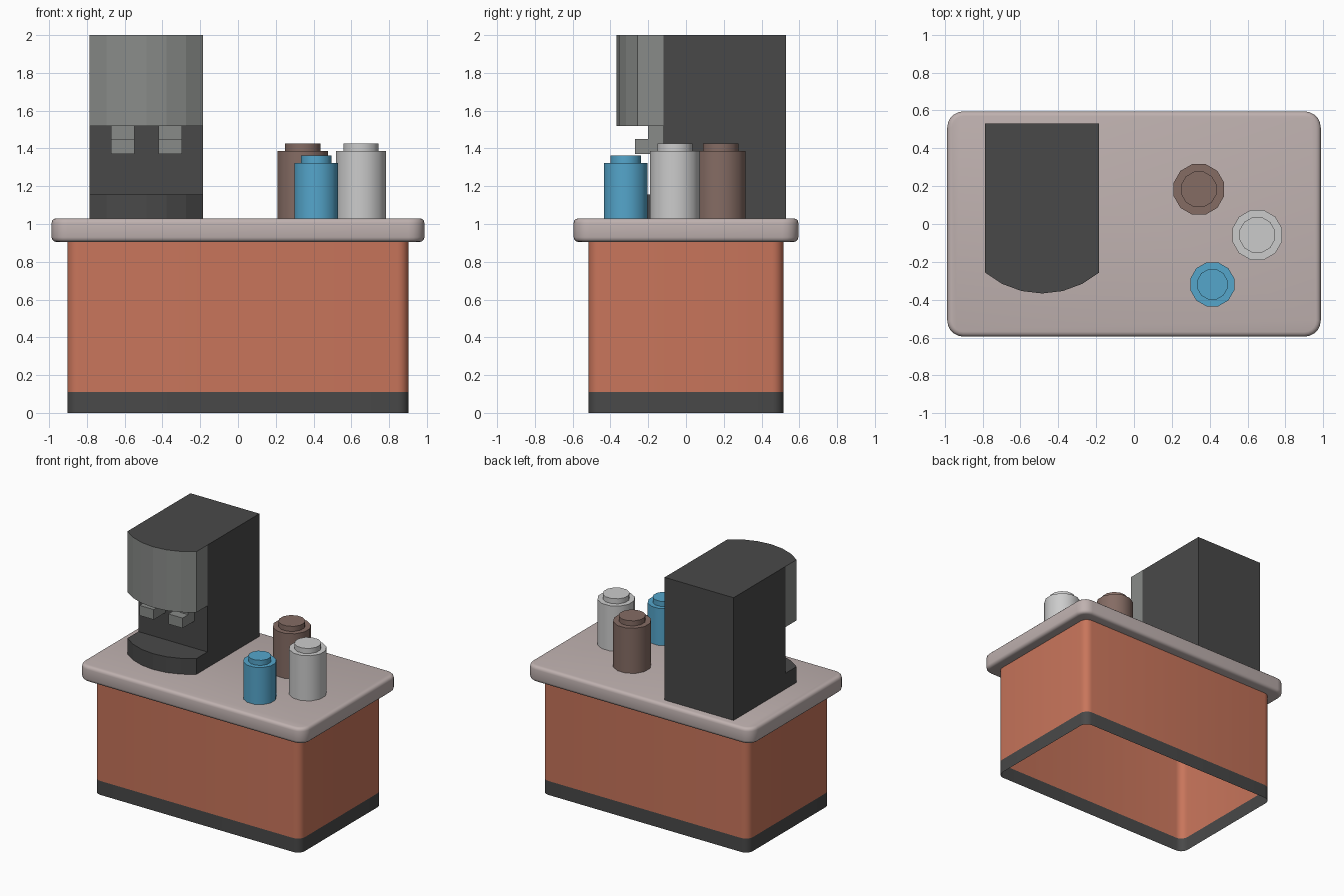
import bpy, bmesh, math

if "Cube" in bpy.data.objects:
    bpy.data.objects.remove(bpy.data.objects["Cube"])


def material(name, r, g, b):
    m = bpy.data.materials.new(name)
    m.diffuse_color = (r, g, b, 1)
    m.use_nodes = True
    m.node_tree.nodes["Principled BSDF"].inputs["Base Color"].default_value = m.diffuse_color
    return m


ORANGE = material("terracotta", 0.58, 0.178, 0.105)
DARK = material("charcoal", 0.066, 0.066, 0.066)
STONE = material("pale stone", 0.52, 0.44, 0.43)
GREY = material("mid grey", 0.25, 0.26, 0.25)
BROWN = material("brown", 0.235, 0.15, 0.127)
BLUE = material("blue", 0.09, 0.38, 0.60)
WHITE = material("off white", 0.60, 0.60, 0.60)


def loft(name, rings, mats, bands=None, bottom=0, top=0, smooth=None):
    """Join stacked rings; bands, bottom and top are material indices (None = open)."""
    bm = bmesh.new()
    loops = [[bm.verts.new(p) for p in ring] for ring in rings]
    n = len(rings[0])
    for k, (a, b) in enumerate(zip(loops, loops[1:])):
        for i in range(n):
            j = (i + 1) % n
            f = bm.faces.new((a[i], a[j], b[j], b[i]))
            f.material_index = bands[k] if bands else 0
    if bottom is not None:
        bm.faces.new(loops[0][::-1]).material_index = bottom
    if top is not None:
        bm.faces.new(loops[-1]).material_index = top
    me = bpy.data.meshes.new(name)
    bm.to_mesh(me)
    bm.free()
    for m in mats:
        me.materials.append(m)
    if smooth:
        for p in me.polygons:
            p.use_smooth = True
        me.set_sharp_from_angle(angle=math.radians(smooth))
    ob = bpy.data.objects.new(name, me)
    bpy.context.collection.objects.link(ob)
    return ob


def rounded(hx, hy, r, z, seg=5):
    pts = []
    for q, (sx, sy) in enumerate(((1, 1), (-1, 1), (-1, -1), (1, -1))):
        for i in range(seg + 1):
            a = math.pi / 2 * (q + i / seg)
            pts.append((sx * (hx - r) + r * math.cos(a), sy * (hy - r) + r * math.sin(a), z))
    return pts


def rect(x0, x1, y0, y1, z):
    return [(x0, y0, z), (x1, y0, z), (x1, y1, z), (x0, y1, z)]


def circle(x, y, r, z, n=12):
    return [(x + r * math.cos((i + 0.5) * math.tau / n),
             y + r * math.sin((i + 0.5) * math.tau / n), z) for i in range(n)]


# Cabinet: thin shell, open below, dark kick band
loft("cabinet", [rounded(0.903, 0.515, 0.06, z) for z in (0, 0.11, 0.904)],
     [ORANGE, DARK], bands=[1, 0], bottom=None, smooth=35)

# Countertop with softened edges
Z0, Z1, E = 0.905, 1.03, 0.025
steps = [math.pi / 2 * i / 3 for i in range(4)]
edge = [(E * (1 - math.sin(a)), Z0 + E * (1 - math.cos(a))) for a in steps]
edge += [(d, Z0 + Z1 - z) for d, z in reversed(edge)]
loft("countertop", [rounded(0.987, 0.595, 0.085 - d, z) if d == 0 else
                    rounded(0.987 - d, 0.595 - d, 0.085 - d, z) for d, z in edge],
     [STONE], smooth=35)

# Coffee machine: body, bowed drip base and bowed head
XL, XR, YF, YB = -0.787, -0.184, -0.12, 0.53
XC, HALF, SAG, FRONT = (XL + XR) / 2, (XR - XL) / 2, 0.11, -0.367
R = (HALF ** 2 + SAG ** 2) / (2 * SAG)
SPAN = math.asin(HALF / R)


def bowed(z):
    arc = [(XC + R * math.sin(t), FRONT + R * (1 - math.cos(t)), z)
           for t in (SPAN * i / 3 for i in range(-3, 4))]
    return arc + [(XR, YF, z), (XL, YF, z)]


loft("machine_body", [rect(XL, XR, YF, YB, z) for z in (1.03, 2.0)], [DARK])
loft("machine_base", [bowed(z) for z in (1.03, 1.155)], [DARK])
loft("machine_head", [bowed(z) for z in (1.52, 2.0)], [GREY, DARK], bottom=1, top=1)

# Two spouts: stem plus forward nozzle block
for side, x in (("left", -0.61), ("right", -0.358)):
    loft(side + "_spout_stem", [rect(x - 0.062, x + 0.062, -0.2, YF, z) for z in (1.45, 1.52)], [GREY])
    loft(side + "_spout_nozzle", [rect(x - 0.062, x + 0.062, -0.27, YF, z) for z in (1.37, 1.45)], [GREY])

# Canisters with stepped lids
for name, mat, x, y, r, z, lid in (("brown", BROWN, 0.343, 0.183, 0.138, 1.387, 0.097),
                                   ("white", WHITE, 0.651, -0.058, 0.136, 1.387, 0.097),
                                   ("blue", BLUE, 0.414, -0.319, 0.120, 1.323, 0.083)):
    loft(name + "_canister", [circle(x, y, r, 1.03), circle(x, y, r, z),
                              circle(x, y, lid, z), circle(x, y, lid, z + 0.04)],
         [mat], smooth=40)
